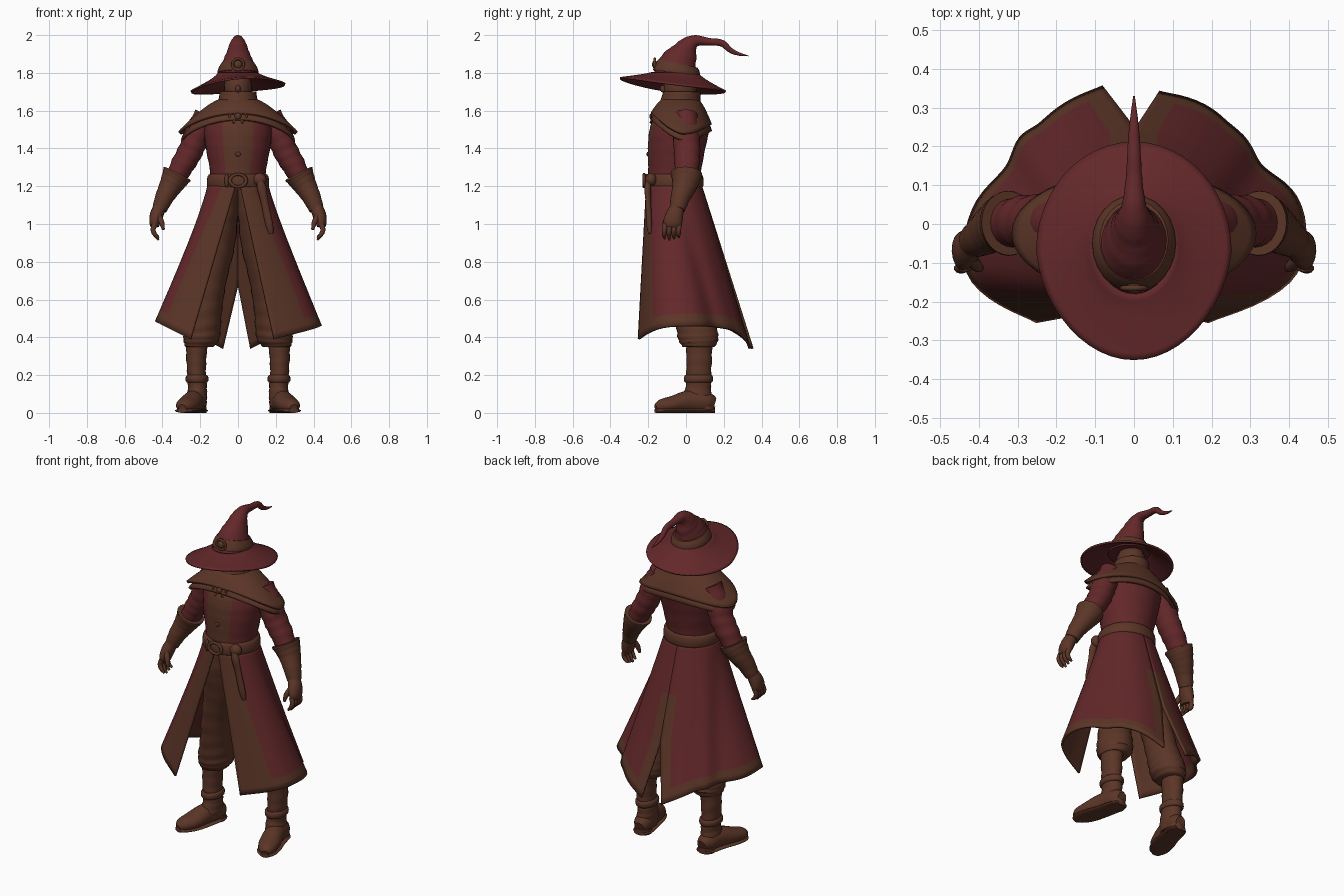
import bpy, bmesh
from math import sin, cos, pi
from mathutils import Vector

cube = bpy.data.objects.get("Cube")
if cube:
    bpy.data.objects.remove(cube, do_unlink=True)


def material(name, rgb):
    m = bpy.data.materials.new(name)
    m.use_nodes = True
    m.diffuse_color = (*rgb, 1)
    m.node_tree.nodes["Principled BSDF"].inputs["Base Color"].default_value = (*rgb, 1)
    return m


RED = material("dark_red_cloth", (0.125, 0.021, 0.023))
BROWN = material("brown_leather", (0.105, 0.036, 0.02))


def spline(pts, k=5):
    """Smooth curve through tuples of any length."""
    pts = [Vector(p) for p in pts]
    out = []
    for i in range(len(pts) - 1):
        a, b, c, d = pts[max(i - 1, 0)], pts[i], pts[i + 1], pts[min(i + 2, len(pts) - 1)]
        for j in range(k):
            t = j / k
            out.append(b + (c - a) * (t / 2) + (a * 2 - b * 5 + c * 4 - d) * (t * t / 2)
                       + (b * 3 - a - c * 3 + d) * (t ** 3 / 2))
    return out + [pts[-1]]


def skin(name, rings, mats, closed=True, caps=False, thick=0, rule=None):
    """Join rows of points into a smooth surface; rule(centre, row, column) picks the colour."""
    bm = bmesh.new()
    rows = [[bm.verts.new(p) for p in ring] for ring in rings]
    n = len(rows[0])
    cols = n if closed else n - 1
    for i in range(len(rows) - 1):
        for j in range(cols):
            k = (j + 1) % n
            f = bm.faces.new((rows[i][j], rows[i][k], rows[i + 1][k], rows[i + 1][j]))
            if rule:
                f.material_index = int(rule(f.calc_center_median(), (i + .5) / (len(rows) - 1), (j + .5) / cols))
    if caps:
        bm.faces.new(rows[0])
        bm.faces.new(rows[-1])
    bmesh.ops.recalc_face_normals(bm, faces=bm.faces)
    mesh = bpy.data.meshes.new(name)
    bm.to_mesh(mesh)
    bm.free()
    for m in mats:
        mesh.materials.append(m)
    ob = bpy.data.objects.new(name, mesh)
    bpy.context.scene.collection.objects.link(ob)
    if thick:
        mod = ob.modifiers.new("thickness", "SOLIDIFY")
        mod.thickness, mod.offset = thick, 0
    smooth(ob)
    return ob


def smooth(ob):
    bpy.ops.object.select_all(action="DESELECT")
    ob.select_set(True)
    bpy.context.view_layer.objects.active = ob
    bpy.ops.object.shade_smooth_by_angle(angle=0.8)


def tube(name, pts, mats, ref=None, n=24, k=5, wrinkle=0, caps=True, thick=0, rule=None, side=1):
    """Points are x, y, z, radius along ref, radius across; without ref the rings lie flat."""
    path = spline(pts, k)
    rings = []
    for i, p in enumerate(path):
        if ref:
            t = (path[min(i + 1, len(path) - 1)] - path[max(i - 1, 0)]).to_3d().normalized()
            a = Vector(ref)
            a = (a - t * a.dot(t)).normalized()
            b = t.cross(a)
        else:
            a, b = Vector((1, 0, 0)), Vector((0, 1, 0))
        ring = []
        for j in range(n):
            q = 2 * pi * j / n
            w = 1 + wrinkle * sin(i * 1.9 + 1.5 * sin(q + i * .2))
            v = p.to_3d() + (a * (p[3] * cos(q)) + b * (p[4] * sin(q))) * w
            ring.append((v.x * side, v.y, max(v.z, 0)))
        rings.append(ring)
    return skin(name, rings, mats, caps=caps, thick=thick, rule=rule)


def ball(name, loc, size, mat=BROWN):
    bpy.ops.mesh.primitive_uv_sphere_add(segments=20, ring_count=12, location=loc)
    ob = bpy.context.object
    ob.name, ob.scale = name, size
    ob.data.materials.append(mat)
    smooth(ob)


def loop(name, loc, r, thin, stretch=1):
    bpy.ops.mesh.primitive_torus_add(major_segments=24, minor_segments=8, major_radius=r,
                                     minor_radius=thin, location=loc, rotation=(pi / 2, 0, 0))
    ob = bpy.context.object
    ob.name, ob.scale = name, (stretch, 1, 1)
    ob.data.materials.append(BROWN)
    smooth(ob)


X, Y = (1, 0, 0), (0, 1, 0)

# Hat: bent cone, band, buckle and drooping brim
tube("hat_cone", [(0, -.05, 1.775, .112, .125), (0, -.043, 1.84, .088, .105), (0, -.012, 1.9, .062, .075),
                  (0, .015, 1.945, .046, .05), (0, .055, 1.97, .03, .03), (0, .12, 1.965, .021, .02),
                  (0, .19, 1.957, .017, .018), (0, .235, 1.92, .014, .014), (0, .28, 1.9, .009, .009),
                  (0, .33, 1.89, .002, .002)], [RED], X, wrinkle=.02)
tube("hat_band", [(0, -.05, 1.8, .108, .126), (0, -.048, 1.815, .107, .123), (0, -.045, 1.835, .098, .115),
                  (0, -.042, 1.85, .088, .106)], [BROWN], X, k=3)
ball("hat_buckle_centre", (0, -.165, 1.845), (.022, .015, .022))
loop("hat_buckle_ring", (0, -.165, 1.845), .03, .007)


def brim_point(s, q):
    c, d = sin(q), cos(q)
    x = (.1 + .15 * s) * c * (1 - .1 * s * max(d, 0))
    y = -.06 - .01 * s - (.12 + .16 * s) * d
    edge = 1.728 + .035 * d + .02 * c + .008 * cos(2 * q)
    return x, y, 1.8 + (edge - 1.8) * s ** .75


skin("hat_brim", [[brim_point(i / 10, 2 * pi * j / 48) for j in range(48)] for i in range(11)],
     [RED], thick=.01)

# Head and collar
ball("head", (0, -.03, 1.72), (.075, .088, .1))
ball("chin", (0, -.085, 1.665), (.045, .04, .035))
ball("nose", (0, -.118, 1.715), (.014, .02, .02))
tube("collar", [(0, -.035, 1.61, .12, .12), (0, -.03, 1.65, .098, .1), (0, -.02, 1.7, .09, .093)],
     [BROWN], caps=False, thick=.014)

# Torso with a leather front panel
tube("torso", [(0, -.065, 1.18, .145, .135), (0, -.06, 1.28, .148, .14), (0, -.05, 1.4, .17, .152),
               (0, -.035, 1.5, .18, .158), (0, -.025, 1.57, .16, .14), (0, -.03, 1.64, .09, .09)],
     [RED, BROWN], n=40, wrinkle=.006, rule=lambda c, i, j: abs(c.x) < .075 and c.y < -.08)


# Layered shoulder cape
def cape_point(s, q, grow, drop):
    c, d = sin(q), cos(q)
    hem = 1.5 - .055 * abs(c) ** 2 + (.05 * d if d > 0 else .01 * d) + drop
    x = (.09 + (.205 + grow) * s) * c
    y = -.03 - (.09 + .065 * s) * d + .005 * s
    return x, y, 1.655 + (hem - 1.655) * s ** 1.35


for name, grow, drop in (("upper_shoulder_cape", .015, .035), ("lower_shoulder_cape", 0, 0)):
    skin(name, [[cape_point(i / 12, 2 * pi * j / 48, grow, drop) for j in range(48)] for i in range(13)],
         [BROWN], thick=.016)
ball("clasp_centre", (0, -.18, 1.57), (.018, .014, .018))
for s in (1, -1):
    loop("clasp_ring", (s * .028, -.178, 1.572), .017, .006)
    tube("clasp_strap", [(.015, -.178, 1.56, .006, .006), (.025, -.188, 1.535, .006, .005)],
         [BROWN], X, n=8, side=s)
ball("chest_button", (.0, -.203, 1.37), (.015, .006, .012))

# Belt, buckle and hanging sheath
tube("belt", [(0, -.063, 1.195, .158, .15), (0, -.063, 1.205, .165, .156), (0, -.063, 1.25, .162, .154),
              (0, -.063, 1.265, .15, .145)], [BROWN], n=40, k=2)
loop("belt_buckle", (0, -.222, 1.23), .033, .008, 1.3)
ball("belt_pouch", (.115, -.185, 1.235), (.035, .03, .035))
ball("belt_knot", (-.06, -.212, 1.23), (.012, .012, .036))
tube("sheath", [(.115, -.195, 1.24, .016, .014), (.125, -.203, 1.19, .024, .018), (.14, -.2, 1.12, .02, .015),
                (.165, -.195, 1.0, .02, .015), (.175, -.19, .95, .012, .01)], [BROWN], X, n=14)

# Long split coat skirt: one half per side, with bordered edges
HEMS = {"left": [(.19, -.25, .39), (.42, -.13, .45), (.41, .07, .46), (.3, .18, .45), (.22, .285, .42), (.065, .338, .34)],
        "right": [(-.25, -.25, .39), (-.43, -.13, .48), (-.395, .06, .47), (-.3, .19, .45), (-.23, .275, .42),
                  (-.08, .352, .34)]}
for name, hem in HEMS.items():
    s = 1 if name == "left" else -1
    edge = spline(hem, 8)
    slit = hem[-1][0]
    rows = []
    for i in range(25):
        v = i / 24
        row = []
        for j, h in enumerate(edge):
            u = j / (len(edge) - 1)
            waist = Vector((s * (.008 + .145 * sin(pi * u)), -.065 - .14 * cos(pi * u), 1.215))
            p = waist.lerp(h, v)
            # keep the back closed above the slit
            p.x -= slit * u ** 6 * (v - max(0, (v - .62) / .38)) + s * .008 * u ** 6 * (1 - v)
            fold = .012 * v * sin(pi * u) * sin(22 * u)
            p += Vector((s * sin(pi * u), -cos(pi * u), 0)) * fold
            row.append(p)
        rows.append(row)
    skin(name + "_coat_skirt", rows, [RED, BROWN], closed=False, thick=.012,
         rule=lambda c, v, u: u < .15 or v > .91 or (u > .925 and v > .35))

# Limbs, mirrored
for side, s in (("left", 1), ("right", -1)):
    tube(side + "_sleeve", [(.17, 0, 1.58, .06, .06), (.215, 0, 1.48, .07, .068), (.25, .005, 1.39, .07, .066),
                            (.295, .005, 1.31, .066, .062), (.34, 0, 1.23, .055, .05)],
         [RED], Y, wrinkle=.035, side=s)
    tube(side + "_gauntlet", [(.322, .002, 1.265, .08, .076), (.335, 0, 1.24, .073, .068), (.36, -.01, 1.195, .06, .056),
                              (.39, -.03, 1.14, .048, .045), (.415, -.045, 1.08, .038, .036)],
         [BROWN], Y, wrinkle=.015, thick=.008, side=s)
    tube(side + "_palm", [(.41, -.043, 1.1, .034, .032), (.43, -.06, 1.05, .046, .036),
                          (.44, -.07, 1.01, .05, .03), (.44, -.073, .985, .042, .022)],
         [BROWN], Y, n=16, side=s)
    for f in range(4):
        y = -.11 + f * .025
        z = .925 + .008 * abs(f - 1)
        tube(side + "_finger", [(.44, y, 1.0, .014, .015), (.45, y - .004, .97, .013, .014),
                                (.44, y - .005, .945, .012, .012), (.42, y - .003, z - .01, .006, .006)],
             [BROWN], Y, n=10, k=3, side=s)
    tube(side + "_thumb", [(.425, -.085, 1.05, .017, .017), (.405, -.108, 1.01, .015, .015),
                           (.395, -.115, .97, .008, .008)], [BROWN], Y, n=10, side=s)
    tube(side + "_trouser_leg", [(.07, -.055, 1.18, .075, .11), (.085, -.05, 1.05, .085, .115),
                                 (.105, -.02, .88, .088, .105), (.145, .01, .7, .085, .1),
                                 (.17, .035, .55, .086, .1), (.188, .058, .44, .096, .108),
                                 (.195, .065, .385, .094, .105), (.205, .068, .35, .075, .085)],
         [BROWN], wrinkle=.025, side=s)
    tube(side + "_boot", [(.215, .07, .42, .06, .07), (.22, .07, .32, .055, .068), (.22, .068, .22, .05, .066),
                          (.215, .065, .14, .05, .067), (.218, .06, .08, .054, .075), (.22, .06, .03, .05, .07)],
         [BROWN], wrinkle=.03, side=s)
    tube(side + "_boot_strap", [(.217, .066, .16, .052, .07), (.217, .066, .17, .06, .077),
                                (.217, .066, .19, .06, .077), (.217, .066, .2, .052, .07)], [BROWN], k=2, side=s)
    foot = [(.212, .15, .045, .03, .035), (.216, .11, .055, .052, .055), (.235, .02, .06, .056, .06),
            (.262, -.07, .045, .06, .045), (.285, -.13, .036, .046, .036), (.295, -.16, .027, .02, .018)]
    tube(side + "_foot", foot, [BROWN], X, side=s)
    tube(side + "_sole", [(x, y, .012, a + .006, .012) for x, y, z, a, b in foot], [BROWN], X, side=s)
    tube(side + "_heel", [(.216, .105, 0, .048, .048), (.216, .105, .035, .05, .05)], [BROWN], k=1, side=s)
